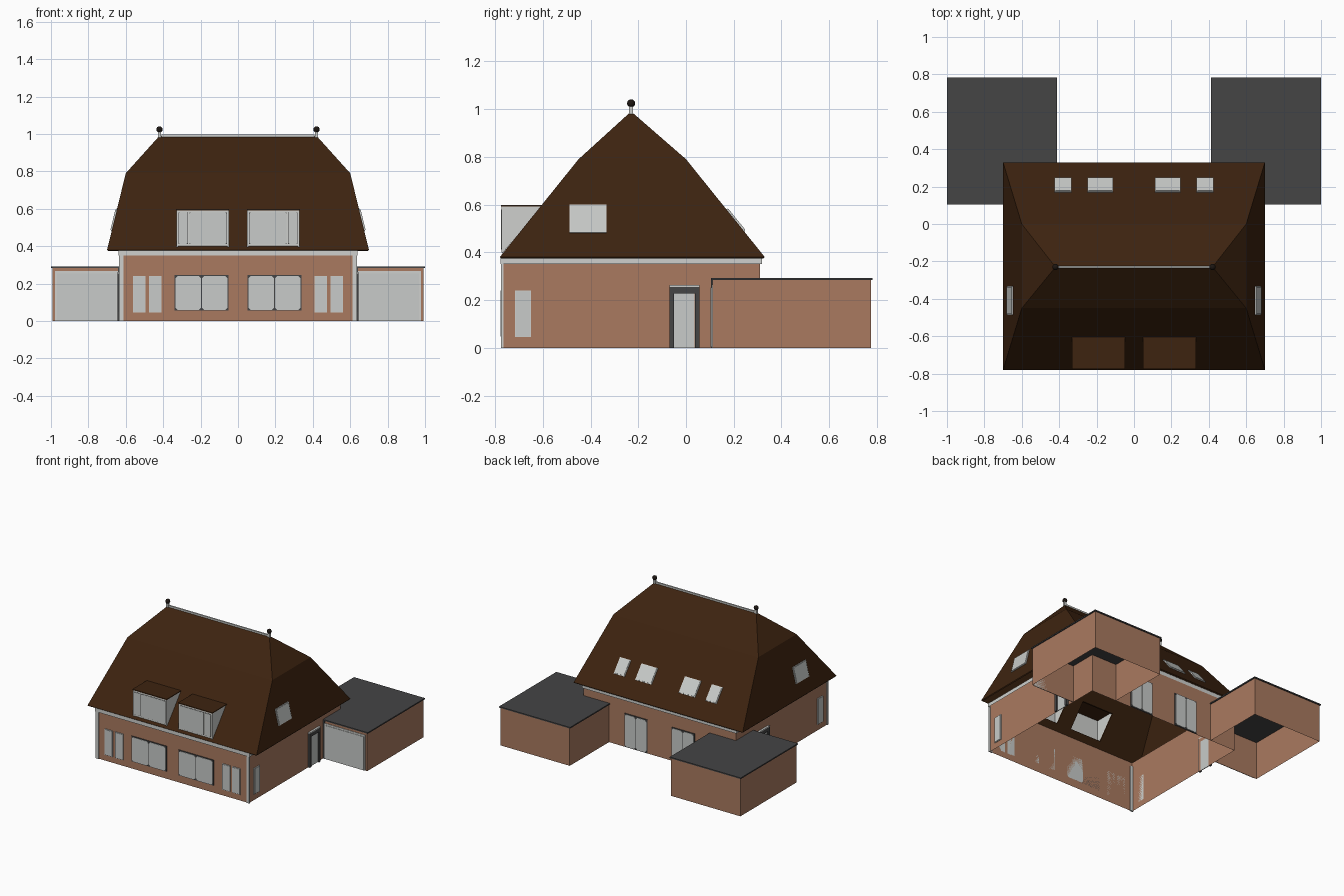
import bpy, bmesh
from mathutils import Vector as V

if "Cube" in bpy.data.objects:
    bpy.data.objects.remove(bpy.data.objects["Cube"])


def material(name, r, g, b):
    m = bpy.data.materials.new(name)
    m.use_nodes = True
    m.diffuse_color = (r, g, b, 1)
    m.node_tree.nodes["Principled BSDF"].inputs["Base Color"].default_value = (r, g, b, 1)
    return m


BRICK = material("brick", 0.40, 0.195, 0.117)
TILE = material("brown tile", 0.047, 0.017, 0.005)
GLASS = material("pale glass", 0.58, 0.60, 0.585)
WHITE = material("white trim", 0.62, 0.63, 0.61)
DARK = material("dark grey", 0.058, 0.058, 0.06)
BALL = material("finial black", 0.012, 0.008, 0.006)


def make(name, verts, faces, mat):
    me = bpy.data.meshes.new(name)
    me.from_pydata([tuple(v) for v in verts], [], faces)
    bm = bmesh.new()
    bm.from_mesh(me)
    bmesh.ops.recalc_face_normals(bm, faces=bm.faces[:])
    bm.to_mesh(me)
    bm.free()
    me.materials.append(mat)
    ob = bpy.data.objects.new(name, me)
    bpy.context.collection.objects.link(ob)
    return ob


def prism(name, outline, offset, mat, caps=(True, True)):
    """Extrude a planar outline along an offset, with optional end caps."""
    n = len(outline)
    base = [V(p) for p in outline]
    verts = base + [p + V(offset) for p in base]
    faces = [(i, (i + 1) % n, n + (i + 1) % n, n + i) for i in range(n)]
    if caps[0]:
        faces.append(tuple(range(n)))
    if caps[1]:
        faces.append(tuple(range(n, 2 * n)))
    return make(name, verts, faces, mat)


def box(name, x, y, z, mat):
    pts = [(x[0], y[0], z[0]), (x[1], y[0], z[0]), (x[1], y[1], z[0]), (x[0], y[1], z[0])]
    return prism(name, pts, (0, 0, z[1] - z[0]), mat)


def plate(name, c, u, v, w, h, t, mat, cut=0.0):
    """Thin plate facing u x v, optionally with clipped corners."""
    c, u, v = V(c), V(u).normalized(), V(v).normalized()
    a, b = w / 2, h / 2
    if cut:
        pts = [(-a + cut, -b), (a - cut, -b), (a, -b + cut), (a, b - cut),
               (a - cut, b), (-a + cut, b), (-a, b - cut), (-a, -b + cut)]
    else:
        pts = [(-a, -b), (a, -b), (a, b), (-a, b)]
    return prism(name, [c + u * p + v * q for p, q in pts], u.cross(v) * t, mat)


def window(name, c, u, v, w, h, frame, rim=0.006, panes=1, cut=0.0):
    plate(name + "_frame", c, u, v, w, h, 0.005, frame)
    pw = (w - rim * (panes + 1)) / panes
    for i in range(panes):
        off = (i - (panes - 1) / 2) * (pw + rim)
        plate(f"{name}_pane", V(c) + V(u) * off, u, v, pw, h - 2 * rim, 0.008, GLASS, cut)


X, Y, Z = V((1, 0, 0)), V((0, 1, 0)), V((0, 0, 1))
WX, WF, WB = 0.63, -0.77, 0.31          # wall planes: side, front, back
EAVE, BREAK, TOP = 0.38, 0.79, 0.99     # roof levels

# House walls and the band under the eaves
foot = [(-WX, WF, 0), (WX, WF, 0), (WX, WB, 0), (-WX, WB, 0)]
prism("house_walls", foot, (0, 0, EAVE), BRICK, (False, False))
band = [(-0.64, -0.778, 0.35), (0.64, -0.778, 0.35), (0.64, 0.318, 0.35), (-0.64, 0.318, 0.35)]
prism("eaves_band", band, (0, 0, 0.028), WHITE, (False, False))

# Half-hipped roof with a slight break in the slope
rings = [(0.70, -0.78, 0.33, EAVE), (0.60, -0.45, 0.0, BREAK)]
rv = []
for rx, y0, y1, z in rings:
    rv += [(-rx, y0, z), (rx, y0, z), (rx, y1, z), (-rx, y1, z)]
rv += [(-0.42, -0.23, TOP), (0.42, -0.23, TOP)]
rf = [(i, (i + 1) % 4, 4 + (i + 1) % 4, 4 + i) for i in range(4)]
rf += [(4, 5, 9, 8), (5, 6, 9), (6, 7, 8, 9), (7, 4, 8)]
roof = make("roof", rv, rf, TILE)
sol = roof.modifiers.new("thickness", "SOLIDIFY")
sol.thickness = 0.01
sol.offset = -1

# Openings through the roof behind the dormers
cutters = []
for s in (-1, 1):
    xs = sorted((s * 0.06, s * 0.32))
    cut = box("dormer_cutter", xs, (-0.9, -0.45), (0.42, 0.58), TILE)
    cut.hide_render = True
    cutters.append(cut)
    mod = roof.modifiers.new("opening", "BOOLEAN")
    mod.operation = "DIFFERENCE"
    mod.solver = "EXACT"
    mod.object = cut
bpy.context.view_layer.objects.active = roof
for name in [m.name for m in roof.modifiers]:
    bpy.ops.object.modifier_apply(modifier=name)
for cut in cutters:
    bpy.data.objects.remove(cut)

# Ridge cap
box("ridge_cap", (-0.41, 0.41), (-0.236, -0.224), (0.983, 0.997), WHITE)

for s in (-1, 1):
    side = "left" if s > 0 else "right"
    out_u = Y * s                       # makes out_u x Z point outwards

    # Finial
    box(side + "_finial_stem", (s * 0.42 - 0.009, s * 0.42 + 0.009), (-0.239, -0.221), (0.975, 1.015), WHITE)
    bpy.ops.mesh.primitive_uv_sphere_add(segments=14, ring_count=8, radius=0.017,
                                         location=(s * 0.42, -0.23, 1.024))
    ball = bpy.context.object
    ball.name = side + "_finial_ball"
    ball.data.materials.append(BALL)
    bpy.ops.object.shade_smooth_by_angle()

    # Corner downpipe
    box(side + "_corner_post", sorted((s * 0.612, s * 0.636)), (-0.776, -0.764), (0, 0.35), WHITE)

    # Front wall windows
    window(side + "_front_window", (s * 0.195, WF, 0.15), X, Z, 0.29, 0.19, DARK, 0.005, 2, 0.012)
    for x in (0.443, 0.528):
        window(side + "_narrow_window", (s * x, WF, 0.142), X, Z, 0.066, 0.195, WHITE, 0.003)

    # Side wall window and door
    window(side + "_side_window", (s * WX, -0.683, 0.142), out_u, Z, 0.066, 0.195, WHITE, 0.003)
    xs = sorted((s * WX, s * 0.645))
    for y in ((-0.07, -0.05), (0.037, 0.057)):
        box(side + "_door_jamb", xs, y, (0, 0.255), DARK)
    box(side + "_door_head", xs, (-0.05, 0.037), (0.228, 0.255), DARK)
    box(side + "_door_lintel", xs, (-0.07, 0.057), (0.255, 0.262), WHITE)
    plate(side + "_door", (s * WX, -0.007, 0.114), out_u, Z, 0.087, 0.228, 0.005, GLASS)

    # Back garden doors
    window(side + "_garden_door", (s * 0.195, WB, 0.128), -X, Z, 0.19, 0.25, DARK, 0.005, 2, 0.012)

    # Roof windows on the back and side slopes
    back_v = V((0, -0.33, 0.41)).normalized()
    for x, w in ((0.18, 0.135), (0.38, 0.09)):
        window(side + "_back_skylight", (s * x, 0.207, 0.533), -X, back_v, w, 0.121, WHITE, 0.005)
    side_v = V((-s * 0.10, 0, 0.41)).normalized()
    window(side + "_side_skylight", (s * 0.661, -0.41, 0.54), out_u, side_v, 0.155, 0.122, WHITE, 0.005)

    # Dormer: cheeks, flat roof, framed front with a narrow and a wide pane
    for x in (0.052, 0.324):
        cheek = [(s * x - 0.004, -0.77, 0.395), (s * x - 0.004, -0.77, 0.592), (s * x - 0.004, -0.605, 0.592)]
        prism(side + "_dormer_cheek", cheek, (0.008, 0, 0), WHITE)
    box(side + "_dormer_roof", sorted((s * 0.047, s * 0.331)), (-0.776, -0.605), (0.592, 0.598), TILE)
    box(side + "_dormer_front", sorted((s * 0.05, s * 0.328)), (-0.772, -0.766), (0.4, 0.592), WHITE)
    for x0, x1 in ((0.06, 0.26), (0.268, 0.318)):
        plate(side + "_dormer_rim", (s * (x0 + x1) / 2, -0.772, 0.496), X, Z, x1 - x0, 0.17, 0.001, DARK)
        plate(side + "_dormer_pane", (s * (x0 + x1) / 2, -0.772, 0.496), X, Z, x1 - x0 - 0.003, 0.167, 0.003, GLASS, 0.005)

    # Garage wrapped round the back corner, open underneath
    plan = [(WX, 0.11), (0.993, 0.11), (0.993, 0.775), (0.42, 0.775), (0.42, WB), (WX, WB)]
    prism(side + "_garage_walls", [(s * x, y, 0) for x, y in plan], (0, 0, 0.284), BRICK, (False, False))
    lid = [(WX, 0.105), (1.0, 0.105), (1.0, 0.782), (0.413, 0.782), (0.413, WB), (WX, WB)]
    prism(side + "_garage_roof", [(s * x, y, 0.283) for x, y in lid], (0, 0, 0.009), DARK)
    plate(side + "_garage_door_frame", (s * 0.81, 0.11, 0.133), X, Z, 0.335, 0.266, 0.004, WHITE)
    plate(side + "_garage_door", (s * 0.81, 0.11, 0.128), X, Z, 0.315, 0.25, 0.007, GLASS)
    box(side + "_garage_edge_strip", sorted((s * 0.632, s * 0.642)), (0.104, 0.11), (0, 0.283), DARK)
